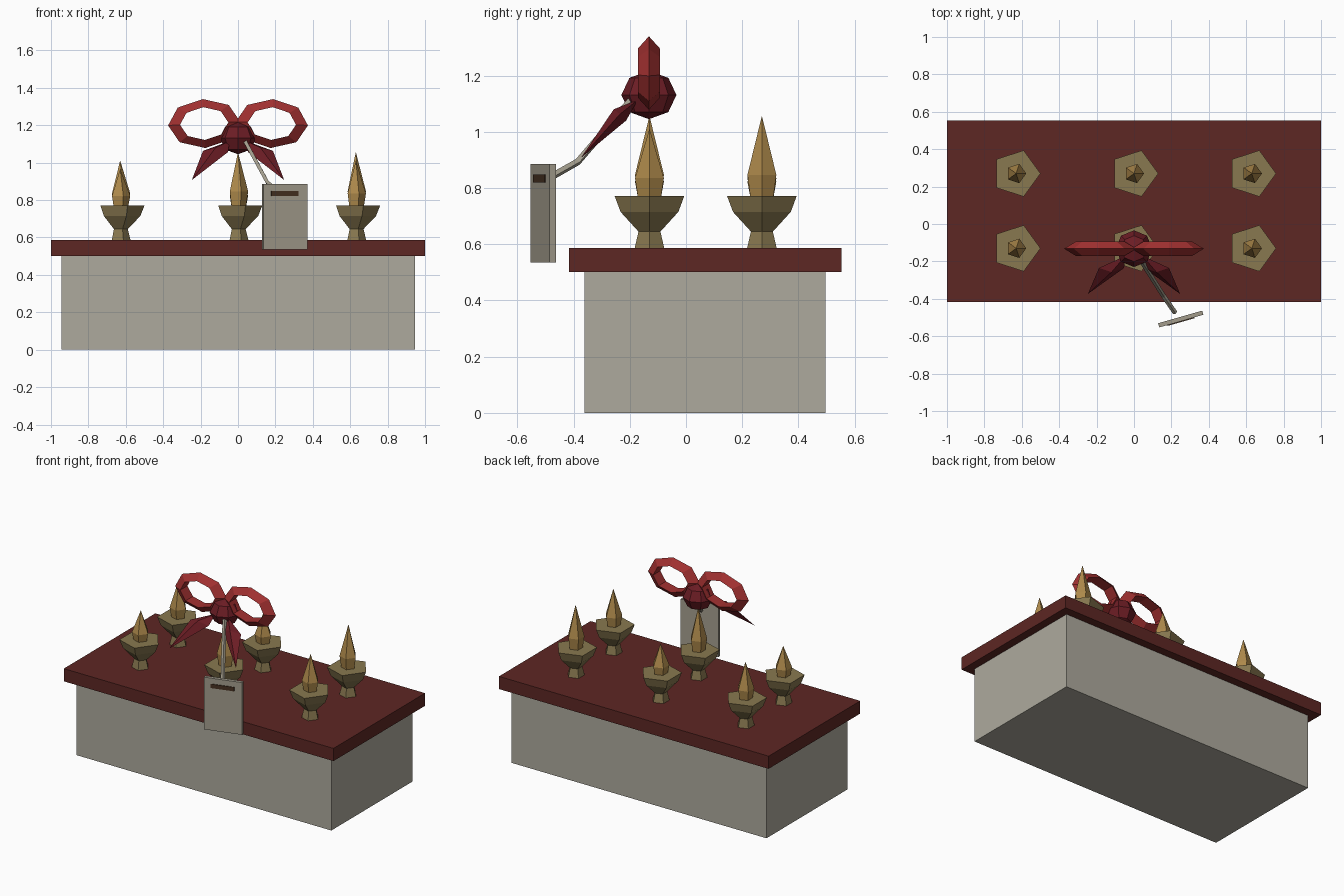
import bpy
from math import sin, cos, pi, radians
from mathutils import Vector, Matrix

if "Cube" in bpy.data.objects:
    bpy.data.objects.remove(bpy.data.objects["Cube"])


def material(name, rgb):
    m = bpy.data.materials.new(name)
    m.diffuse_color = (*rgb, 1)
    m.use_nodes = True
    m.node_tree.nodes["Principled BSDF"].inputs["Base Color"].default_value = m.diffuse_color
    return m


STONE = material("pale_stone", (0.42, 0.40, 0.34))
MAROON = material("maroon_top", (0.11, 0.02, 0.017))
BRASS = material("brass", (0.25, 0.19, 0.08))
GOLD = material("gold_flame", (0.42, 0.25, 0.07))
RED = material("ribbon_red", (0.36, 0.03, 0.03))
DARK_RED = material("ribbon_dark", (0.15, 0.012, 0.018))
TAG = material("tag_card", (0.36, 0.33, 0.26))
SLOT = material("slot_brown", (0.06, 0.03, 0.015))


def mesh(name, verts, faces, mat):
    me = bpy.data.meshes.new(name)
    me.from_pydata([tuple(v) for v in verts], [], faces)
    me.materials.append(mat)
    ob = bpy.data.objects.new(name, me)
    bpy.context.collection.objects.link(ob)
    return ob


def box(name, center, size, mat, turn=0):
    bpy.ops.mesh.primitive_cube_add(size=1, location=center, rotation=(0, 0, turn))
    ob = bpy.context.object
    ob.name = name
    ob.scale = size
    ob.data.materials.append(mat)
    return ob


def bridge(rings, n):
    """Quads joining consecutive rings of n vertices."""
    return [(r * n + i, r * n + (i + 1) % n, (r + 1) * n + (i + 1) % n, (r + 1) * n + i)
            for r in range(rings - 1) for i in range(n)]


def lathe(name, profile, n, loc, mat):
    """Faceted turned part from (radius, height) pairs, capped at both ends."""
    verts = [(r * cos(2 * pi * i / n), r * sin(2 * pi * i / n), z)
             for r, z in profile for i in range(n)]
    k = len(profile)
    faces = bridge(k, n) + [tuple(reversed(range(n))), tuple(range((k - 1) * n, k * n))]
    ob = mesh(name, verts, faces, mat)
    ob.location = loc
    return ob


# Counter body and overhanging top
box("counter_body", (0, 0.068, 0.251), (1.89, 0.858, 0.502), STONE)
box("counter_top", (0, 0.068, 0.544), (2, 0.97, 0.085), MAROON)

# Six pentagonal cups with flames of three heights
TOP = 0.587
spots = [(x, y) for x in (-0.63, 0, 0.63) for y in (-0.13, 0.27)]
for i, (x, y) in enumerate(spots):
    lathe(f"cup_{i}", [(0.055, 0), (0.041, 0.058), (0.108, 0.128), (0.13, 0.184)],
          5, (x, y, TOP), BRASS)
    h = 0.195 + 0.045 * (i % 3)
    lathe(f"flame_{i}", [(0.042, -0.01), (0.054, 0.27 * h), (0.0005, h)],
          5, (x, y, 0.77), GOLD)

# Bow loops: eight-sided oval rings of triangular section
BOW_Y = -0.132
for side, label in ((-1, "left"), (1, "right")):
    center = Vector((0.181 * side, BOW_Y, 1.209))
    tilt = Matrix.Rotation(radians(3 * side), 3, 'Y')
    verts = []
    for i in range(8):
        a = i * pi / 4
        for k, y in ((1, 0), (0.67, 0.039), (0.67, -0.039)):
            verts.append(center + tilt @ Vector((0.193 * k * cos(a), y, 0.131 * k * sin(a))))
    faces = [(i * 3 + j, i * 3 + (j + 1) % 3,
              (i + 1) % 8 * 3 + (j + 1) % 3, (i + 1) % 8 * 3 + j)
             for i in range(8) for j in range(3)]
    mesh(f"bow_loop_{label}", verts, faces, RED)

    # Ribbon tail: flattened kite-shaped spike
    mid = Vector((0.12 * side, -0.235, 1.06))
    wide = Vector((0.067, 0, 0.003 * side))
    thick = Vector((0, -0.022, 0.02))
    verts = [Vector((0.045 * side, -0.17, 1.115)),
             mid + wide, mid + thick, mid - wide, mid - thick,
             Vector((0.247 * side, -0.374, 0.907))]
    faces = [f for i in range(4) for f in
             ((0, 1 + i, 1 + (i + 1) % 4), (5, 1 + (i + 1) % 4, 1 + i))]
    mesh(f"bow_tail_{label}", verts, faces, RED if side < 0 else DARK_RED)
    bpy.data.objects[f"bow_tail_{label}"].data.materials[0] = DARK_RED

# Bow knot
bpy.ops.mesh.primitive_uv_sphere_add(segments=8, ring_count=4, radius=1,
                                     location=(0, BOW_Y, 1.131))
knot = bpy.context.object
knot.name = "bow_knot"
knot.scale = (0.098, 0.098, 0.086)
knot.data.materials.append(DARK_RED)

# Cord: square-section tube bending down to the tag
path = [Vector(p) for p in ((0.035, -0.19, 1.12), (0.158, -0.385, 0.893),
                            (0.22, -0.475, 0.842))]
across = Vector((0.82, 0.57, 0))
verts = []
for i, p in enumerate(path):
    d = (path[min(i + 1, 2)] - path[max(i - 1, 0)]).normalized()
    u = (across - d * across.dot(d)).normalized() * 0.013
    v = d.cross(u).normalized() * 0.013
    verts += [p + u, p + v, p - u, p - v]
mesh("tag_cord", verts, bridge(3, 4) + [(3, 2, 1, 0), (8, 9, 10, 11)], TAG)

# Hanging tag with a dark slot on its face
turn = radians(16)
box("tag", (0.25, -0.508, 0.71), (0.245, 0.023, 0.35), TAG, turn)
box("tag_slot", (0.25, -0.5205, 0.834), (0.15, 0.008, 0.027), SLOT, turn)

# Consistent outward normals
import bmesh
for ob in bpy.data.objects:
    bm = bmesh.new()
    bm.from_mesh(ob.data)
    bmesh.ops.recalc_face_normals(bm, faces=bm.faces[:])
    bm.to_mesh(ob.data)
    bm.free()
